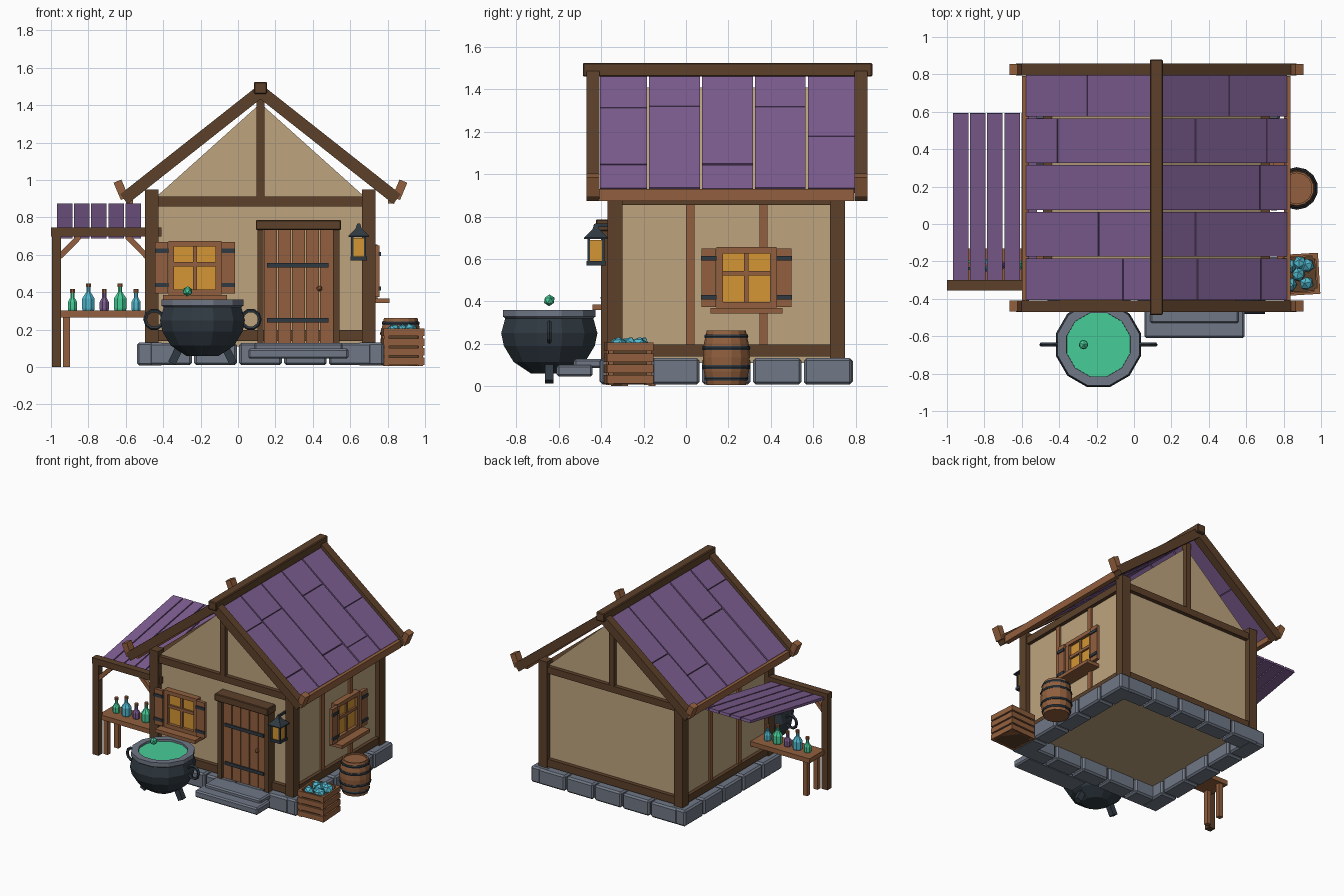
import bpy, bmesh, math, random
from mathutils import Matrix, Vector, Euler

if "Cube" in bpy.data.objects:
    bpy.data.objects.remove(bpy.data.objects["Cube"])

random.seed(4)


def mat(name, r, g, b):
    m = bpy.data.materials.new(name)
    lin = [((c / 255 + 0.055) / 1.055) ** 2.4 for c in (r, g, b)]
    m.diffuse_color = (*lin, 1)
    m.use_nodes = True
    m.node_tree.nodes["Principled BSDF"].inputs["Base Color"].default_value = m.diffuse_color
    return m


DARK = mat("dark_timber", 92, 64, 42)
WOOD = mat("warm_wood", 146, 96, 62)
PLASTER = mat("plaster", 190, 165, 127)
PURPLE = mat("purple_shingle", 126, 94, 146)
STONE = mat("grey_stone", 112, 120, 134)
IRON = mat("dark_iron", 48, 58, 66)
GREEN = mat("green_brew", 70, 204, 152)
CYAN = mat("cyan_glass", 82, 186, 208)
AMBER = mat("amber_glow", 212, 150, 52)


def finish(name, bm, m):
    bmesh.ops.recalc_face_normals(bm, faces=bm.faces)
    me = bpy.data.meshes.new(name)
    bm.to_mesh(me)
    bm.free()
    me.materials.append(m)
    ob = bpy.data.objects.new(name, me)
    bpy.context.collection.objects.link(ob)
    return ob


def box(name, x, y, z, m, rot=(0, 0, 0), bevel=0.0, M=Matrix()):
    """Box from min/max ranges, rotated about its own centre."""
    c = Vector(((x[0] + x[1]) / 2, (y[0] + y[1]) / 2, (z[0] + z[1]) / 2))
    size = (x[1] - x[0], y[1] - y[0], z[1] - z[0])
    bm = bmesh.new()
    bmesh.ops.create_cube(bm, size=1)
    bm.transform(Matrix.Diagonal((*size, 1)))
    if bevel:
        bmesh.ops.bevel(bm, geom=bm.edges[:], offset=bevel, segments=1, affect='EDGES')
    bm.transform(M @ Matrix.Translation(c) @ Euler(rot).to_matrix().to_4x4())
    return finish(name, bm, m)


def cbox(name, c, s, m, rot=(0, 0, 0), bevel=0.0, M=Matrix()):
    return box(name, *[(c[i] - s[i] / 2, c[i] + s[i] / 2) for i in range(3)], m, rot, bevel, M)


def lathe(name, prof, n, loc, m, closed=False):
    """Turn (radius, height) points about a vertical axis."""
    bm = bmesh.new()
    rings = [[bm.verts.new((loc[0] + r * math.cos(2 * math.pi * (k + .5) / n),
                            loc[1] + r * math.sin(2 * math.pi * (k + .5) / n), loc[2] + h))
              for k in range(n)] for r, h in prof]
    pairs = list(zip(rings, rings[1:])) + ([(rings[-1], rings[0])] if closed else [])
    for a, b in pairs:
        for k in range(n):
            bm.faces.new((a[k], a[(k + 1) % n], b[(k + 1) % n], b[k]))
    if not closed:
        bm.faces.new(rings[0])
        bm.faces.new(rings[-1])
    return finish(name, bm, m)


def gem(name, loc, r, m, stretch=1.0):
    bm = bmesh.new()
    bmesh.ops.create_icosphere(bm, subdivisions=1, radius=r)
    bm.transform(Matrix.Translation(loc) @ Euler((random.random(), random.random(), 0)).to_matrix().to_4x4()
                 @ Matrix.Diagonal((1, 1, stretch, 1)))
    return finish(name, bm, m)


CX, CY = 0.12, 0.19

# Plastered house body with gables
bm = bmesh.new()
outline = [(-.58, .11), (.58, .11), (.58, .89), (0, 1.41), (-.58, .89)]
face = bm.faces.new([bm.verts.new((CX + x, -.33, z)) for x, z in outline])
ext = bmesh.ops.extrude_face_region(bm, geom=[face])
bmesh.ops.translate(bm, vec=(0, 1.04, 0), verts=[v for v in ext['geom'] if isinstance(v, bmesh.types.BMVert)])
finish("house_walls", bm, PLASTER)

# Foundation stones
for i in range(5):
    a = -.48 + .24 * i
    b = -.41 + .24 * i
    for y in (-.34, .72):
        box("foundation_stone", (a + .006, a + .234), (y - .068, y + .068), (.01, .13), STONE, bevel=.012)
    for x in (-.47, .71):
        box("foundation_stone", (x - .07, x + .07), (b + .006, b + .234), (.008, .132), STONE, bevel=.012)

# Door steps
box("lower_step", (.055, .59), (-.61, -.44), (.045, .1), STONE, bevel=.01)
box("upper_step", (.085, .56), (-.53, -.38), (.085, .128), STONE, bevel=.01)

# Timber frame
for x in (-.46, .70):
    for y in (-.335, .715):
        cbox("corner_post", (x, y, .495), (.072, .072, .91), DARK)
    for z, h in ((.168, .055), (.882, .055)):
        cbox("side_beam", (x, CY, z), (.055, 1.02, h), DARK)
    for y in (.02, .365):
        cbox("side_stud", (x, y, .53), (.03, .038, .68), WOOD)
for y in (-.335, .715):
    for z, h in ((.168, .058), (.885, .052)):
        cbox("gable_beam", (CX, y, z), (1.12, .052, h), DARK)
    cbox("gable_post", (CX, y, 1.17), (.044, .05, .53), DARK)

# Roof: ridge, rafters, eaves and plank rows
box("ridge_beam", (.085, .155), (-.487, .88), (1.46, 1.525), DARK, bevel=.006)
SL = .789
TH = math.atan(SL)
rows = [-.41, -.18, .07, .32, .57, .80]
splits = {1: [[.21, .55], [.2], [.545], [.2, .58], [.38]],
          -1: [[.17], [.3], [], [.52], [.36]]}
for s in (1, -1):
    def slope(name, d0, d1, y, drop, t, m):
        d = (d0 + d1) / 2
        cbox(name, (CX + s * d, (y[0] + y[1]) / 2, 1.515 - drop - SL * d),
             ((d1 - d0) / math.cos(TH), y[1] - y[0], t), m, (0, s * TH, 0))
    for y in ((-.47, -.408), (.795, .857)):
        slope("rafter", 0, .73, y, .041, .065, DARK)
        cbox("rafter_tip", (CX + s * .745, sum(y) / 2, .948), (.045, .06, .1), WOOD, (0, s * .4, 0))
    cbox("eave_board", (CX + s * .7, CY, .902), (.036, 1.205, .055), WOOD)
    for j in range(5):
        cuts = [.005] + splits[s][j] + [.69]
        for a, b in zip(cuts, cuts[1:]):
            slope("roof_plank", a + .002, b - .002, (rows[j] + .005, rows[j + 1] - .005),
                  .047 + random.uniform(0, .004), .03, PURPLE)

# Door with frame, straps and knob
for i in range(5):
    a = .137 + .0748 * i
    box("door_plank", (a + .002, a + .072), (-.375, -.32), (.13, .735), WOOD)
for x in (.12, .525):
    cbox("door_jamb", (x, -.36, .43), (.034, .08, .61), DARK)
box("door_lintel", (.095, .55), (-.425, -.32), (.732, .787), DARK, bevel=.005)
for z in (.545, .25):
    cbox("door_strap", (.32, -.378, z), (.33, .014, .024), IRON)
gem("door_knob", (.435, -.388, .42), .017, WOOD)


# Shuttered windows, built facing the front and then turned
def window(loc, turn):
    M = Matrix.Translation(loc) @ Matrix.Rotation(turn, 4, 'Z')
    cbox("window_glass", (0, -.012, 0), (.25, .02, .25), AMBER, M=M)
    for s in (1, -1):
        cbox("window_side", (s * .126, -.02, 0), (.03, .05, .288), WOOD, M=M)
        cbox("window_rail", (0, -.02, s * .129), (.282, .052, .03), WOOD, M=M)
        cbox("shutter", (s * .178, -.045, 0), (.07, .025, .275), WOOD, M=M)
        for t in (1, -1):
            cbox("shutter_strap", (s * .178, -.058, t * .092), (.072, .014, .022), IRON, M=M)
    cbox("window_mullion", (0, -.02, 0), (.022, .03, .25), WOOD, M=M)
    cbox("window_crossbar", (0, -.02, .02), (.25, .034, .022), WOOD, M=M)
    cbox("window_sill", (0, -.055, -.157), (.34, .11, .026), WOOD, M=M)


window((-.23, -.33, .53), 0)
window((.70, .285, .512), math.pi / 2)

# Lantern on the front corner
L = (.645, -.425)
cbox("lantern_glow", (*L, .64), (.066, .066, .1), AMBER)
lathe("lantern_cap", [(.078, .695), (.078, .702), (.022, .742), (.012, .765)], 4, (*L, 0), IRON)
cbox("lantern_base", (*L, .58), (.088, .088, .02), IRON)
for a in (1, -1):
    for b in (1, -1):
        cbox("lantern_bar", (L[0] + a * .034, L[1] + b * .034, .64), (.012, .012, .12), IRON)
box("lantern_hook", (.638, .652), (-.43, -.34), (.752, .768), IRON)

# Cauldron
K = (-.19, -.645)
lathe("cauldron_body", [(.09, .06), (.175, .115), (.222, .19), (.235, .25), (.215, .32)], 12, (*K, 0), IRON)
lathe("cauldron_rim", [(.212, .318), (.226, .328), (.226, .36), (.176, .36), (.174, .318)], 12, (*K, 0), STONE, True)
lathe("cauldron_brew", [(.178, .325), (.178, .345)], 12, (*K, 0), GREEN)
gem("brew_bubble", (-.27, -.645, .405), .028, GREEN)
for s in (1, -1):
    bpy.ops.mesh.primitive_torus_add(major_segments=10, minor_segments=5, major_radius=.048, minor_radius=.011,
                                     location=(K[0] + s * .258, K[1], .255), rotation=(math.pi / 2, 0, 0))
    bpy.context.object.name = "cauldron_handle"
    bpy.context.object.data.materials.append(IRON)
    cbox("cauldron_leg", (K[0] + s * .14, K[1], .07), (.042, .042, .11), IRON, (0, -s * .45, 0))

# Barrel
B = (.87, .19, 0)
lathe("barrel", [(.092, .005), (.106, .07), (.111, .135), (.106, .2), (.092, .262), (.082, .262), (.082, .25)],
      14, B, WOOD)
for z, r in ((.035, .101), (.09, .111), (.18, .111), (.235, .101)):
    lathe("barrel_hoop", [(r, z - .009), (r + .003, z), (r, z + .009)], 14, B, IRON)

# Crate of crystals, slightly turned
C = Matrix.Translation((.88, -.27, 0)) @ Matrix.Rotation(.06, 4, 'Z')
cbox("crate_bottom", (0, 0, .025), (.2, .2, .03), WOOD, M=C)
cbox("crate_lining", (0, 0, .09), (.185, .185, .16), DARK, M=C)
for s in (1, -1):
    for t in (1, -1):
        cbox("crate_post", (s * .09, t * .09, .105), (.024, .024, .2), WOOD, M=C)
    for i in range(4):
        z = .032 + .051 * i
        cbox("crate_slat", (0, s * .103, z), (.216, .014, .04), WOOD, M=C)
        cbox("crate_slat", (s * .103, 0, z), (.014, .216, .04), WOOD, M=C)
for x, y in ((-.05, -.05), (.05, .045), (-.045, .05), (.01, .06), (.04, -.05), (0, 0)):
    gem("crystal", C @ Vector((x, y, .195)), .04, CYAN, .9)

# Lean-to shelter
box("shelter_post", (-.995, -.945), (-.355, -.305), (0, .72), DARK)
box("shelter_beam", (-1, -.41), (-.355, -.3), (.698, .746), DARK)
cbox("shelter_brace", (-.9, -.33, .645), (.03, .03, .15), WOOD, (0, .78, 0))
cbox("shelter_brace", (-.54, -.33, .645), (.03, .03, .15), WOOD, (0, -.78, 0))
for i in range(5):
    a = -.968 + .0915 * i
    box("shelter_plank", (a, a + .083), (-.345, .6), (.772, .792), PURPLE, (.178, 0, 0))

# Shelf with bottles
box("shelf_board", (-.965, -.46), (-.32, -.13), (.266, .302), WOOD)
for y in (-.29, -.16):
    cbox("shelf_leg", (-.917, y, .135), (.036, .034, .27), WOOD)
for x, m, k in ((-.885, GREEN, 0), (-.8, CYAN, 1), (-.715, PURPLE, 0), (-.63, GREEN, 1), (-.545, CYAN, 0)):
    r, h = (.036, .10) if k else (.027, .07)
    lathe("bottle", [(r * .9, 0), (r, .01), (r, h * .65), (.012, h), (.012, h + .03)], 8, (x, -.22, .302), m)
    lathe("bottle_cork", [(.014, h + .025), (.014, h + .045)], 8, (x, -.22, .302), WOOD)
